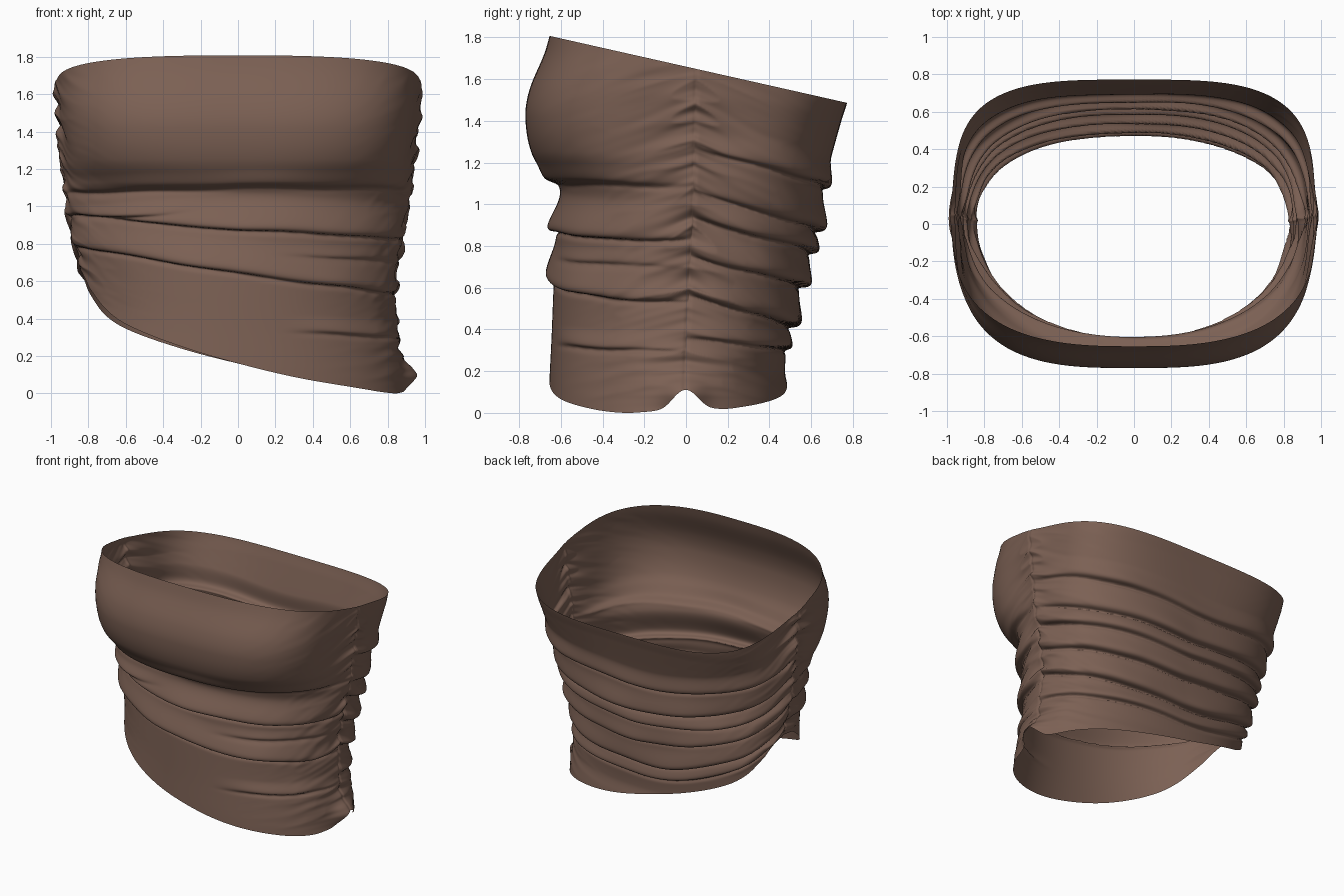
import bpy, math
from mathutils import noise, Vector

if "Cube" in bpy.data.objects:
    bpy.data.objects.remove(bpy.data.objects["Cube"])

COLS, ROWS = 460, 200


def curve(pts):
    """Smooth interpolation through (position, value) pairs."""
    def f(t):
        t = min(max(t, pts[0][0]), pts[-1][0])
        i = 0
        while i < len(pts) - 2 and t > pts[i + 1][0]:
            i += 1

        def slope(k):
            a, b = pts[max(k - 1, 0)], pts[min(k + 1, len(pts) - 1)]
            return (b[1] - a[1]) / (b[0] - a[0])
        (x0, y0), (x1, y1) = pts[i], pts[i + 1]
        h = x1 - x0
        s = (t - x0) / h
        return ((2 * s**3 - 3 * s**2 + 1) * y0 + (s**3 - 2 * s**2 + s) * h * slope(i)
                + (3 * s**2 - 2 * s**3) * y1 + (s**3 - s**2) * h * slope(i + 1))
    return f


def smooth(t):
    t = min(max(t, 0), 1)
    return t * t * (3 - 2 * t)


# Body profiles by height: half width, front depth, back depth, side seam position
half_width = curve([(0, .90), (.1, .89), (.25, .865), (.5, .835), (.75, .855), (1, .89),
                    (1.3, .93), (1.6, .962), (1.82, .968)])
front_y = curve([(0, -.66), (.15, -.655), (.35, -.645), (.6, -.635), (.9, -.62), (1.07, -.605),
                 (1.13, -.67), (1.25, -.742), (1.42, -.77), (1.55, -.75), (1.72, -.68), (1.82, -.65)])
back_y = curve([(0, .51), (.1, .495), (.2, .475), (.4, .495), (.6, .545), (.8, .605), (1, .645),
                (1.2, .69), (1.4, .745), (1.5, .775), (1.8, .82)])
seam_y = curve([(0, -.01), (.3, 0), (1, .035), (1.7, .05)])
# Squareness of the cross-section, front and back
front_power = curve([(0, 2.2), (.5, 2.1), (1.05, 2.2), (1.25, 2.9), (1.5, 3.1), (1.8, 2.75)])
back_power = curve([(0, 2.2), (.5, 2.25), (1, 2.6), (1.3, 3.2), (1.55, 3.6), (1.8, 3.6)])

# Slanted hem, by sideways position
hem = curve([(-1, .66), (-.95, .56), (-.85, .45), (-.7, .365), (-.35, .25), (0, .16),
             (.35, .085), (.7, .03), (.92, 0), (1, .01)])

# Gathered folds: height at left seam, middle, right seam; size; fade length; sideways range
FRONT = [(1.07, 1.10, 1.09, .012, .10, -1.2, 1.2),
         (.95, .875, .83, .042, .20, -1.2, 1.2),
         (.93, 1.0, 1.04, .022, .08, -1.0, -.1),
         (.78, .64, .53, .046, .20, -1.2, 1.2),
         (.66, .76, .70, .016, .08, .1, 1.1),
         (.40, .33, .30, .024, .10, .15, 1.2)]
BACK = [(1.29, 1.07, 1.27, .034, .15, -1.2, 1.2),
        (1.14, .865, 1.06, .044, .20, -1.2, 1.2),
        (1.03, .755, .93, .044, .13, -1.2, 1.2),
        (.92, .60, .75, .050, .16, -1.2, 1.2),
        (.80, .41, .56, .050, .20, -1.2, 1.2),
        (.72, .30, .37, .036, .12, -1.2, 1.2)]


def section(th, z):
    """Point and outward direction on the plain body."""
    c, s = math.cos(th), math.sin(th)
    n = front_power(z) if s < 0 else back_power(z)
    a, y0 = half_width(z), seam_y(z)
    d = (y0 - front_y(z)) if s < 0 else (back_y(z) - y0)
    r = (abs(c)**n + abs(s)**n) ** (-1 / n)
    nx = math.copysign(abs(c * r)**(n - 1) / a, c)
    ny = math.copysign(abs(s * r)**(n - 1) / d, s)
    l = math.hypot(nx, ny)
    return a * c * r, y0 + d * s * r, nx / l, ny / l, c * r


def folds(th, z, u):
    """Outward swell of all folds at this place."""
    s = math.sin(th)
    a = th if th <= math.pi else 2 * math.pi - th
    p = 1 - 2 * a / math.pi
    total = 0
    for i, (left, mid, right, amp, length, lo, hi) in enumerate(FRONT if s < 0 else BACK):
        side = right if p > 0 else left
        e = abs(u) if s < 0 else abs(p) ** 1.6
        row = i * 3.7 + (50 if s < 0 else 0)
        k = mid + (side - mid) * e + .016 * noise.noise(Vector((p * 3, row, 0)))
        w = smooth((p - lo) / .35) * smooth((hi - p) / .35) * (1 - .7 * abs(p)**6)
        w *= 1 + .35 * noise.noise(Vector((p * 3.5, row, 4)))
        dz = z - k
        if dz > 0:
            t = 1 - min(dz / .065, 1)
            total += amp * w * math.sqrt(1 - t * t) * smooth(1.15 * (1 - dz / length))
        total -= .012 * w * math.exp(-(dz / .016)**2)
    return total


verts, faces = [], []
for i in range(COLS):
    phi = 2 * math.pi * i / COLS
    th = phi - .3 * math.sin(2 * phi)
    # hem and neckline height for this column
    zt = 1.66
    for _ in range(6):
        zt = 1.66 - .225 * section(th, zt)[1]
    x, y, _, _, u = section(th, .2)
    zb = hem(u) + (.03 * u if y > 0 else 0) * smooth(abs(y) / .3)
    if u > 0:
        zb += .10 * math.exp(-(y / .075)**2)
    for j in range(ROWS):
        v = j / (ROWS - 1)
        z = zb + v * (zt - zb)
        x, y, nx, ny, u = section(th, z)
        edge = smooth(v / .06) * smooth((1 - v) / .06)
        swell = folds(th, z, u) * edge
        # gathers fanning out from the side seams
        dist = abs(y - seam_y(z)) + max(0, .8 - abs(x)) * 1.2
        near = math.exp(-dist / .2)
        key = 1 if x > 0 else 5
        fan = (.45 if y > seam_y(z) else .3) * min(1, z / .6)
        zz = z + fan * dist
        g = noise.noise(Vector((dist * 2.2, zz * 10, key)))
        g2 = noise.noise(Vector((dist * 3.5, zz * 24, key + 9)))
        ruche = near * (.055 * (.24 - abs(g)) + .016 * g2) * (.3 + .7 * edge)
        ridge = .02 * math.exp(-dist / .12) * smooth((z - .7) / .4)
        groove = -.006 * math.exp(-(dist / .012)**2)
        out = swell + ruche + ridge + groove
        # flared tip at the low corner of the seam
        if x > 0:
            out += .07 * math.exp(-((z - .09) / .07)**2 - (dist / .09)**2)
        sag = .45 * max(swell, 0)
        verts.append((x + nx * out, y + ny * out, max(0, z - sag)))
for i in range(COLS):
    m = (i + 1) % COLS
    for j in range(ROWS - 1):
        faces.append((i * ROWS + j, m * ROWS + j, m * ROWS + j + 1, i * ROWS + j + 1))

# Strapless gathered top
mesh = bpy.data.meshes.new("gathered_tube_top")
mesh.from_pydata(verts, [], faces)
mesh.update()
top = bpy.data.objects.new("gathered_tube_top", mesh)
bpy.context.collection.objects.link(top)

fabric = bpy.data.materials.new("brown_fabric")
fabric.diffuse_color = (.2, .118, .088, 1)
fabric.use_nodes = True
fabric.node_tree.nodes["Principled BSDF"].inputs["Base Color"].default_value = fabric.diffuse_color
mesh.materials.append(fabric)
mesh.polygons.foreach_set("use_smooth", [True] * len(mesh.polygons))
mesh.update()
